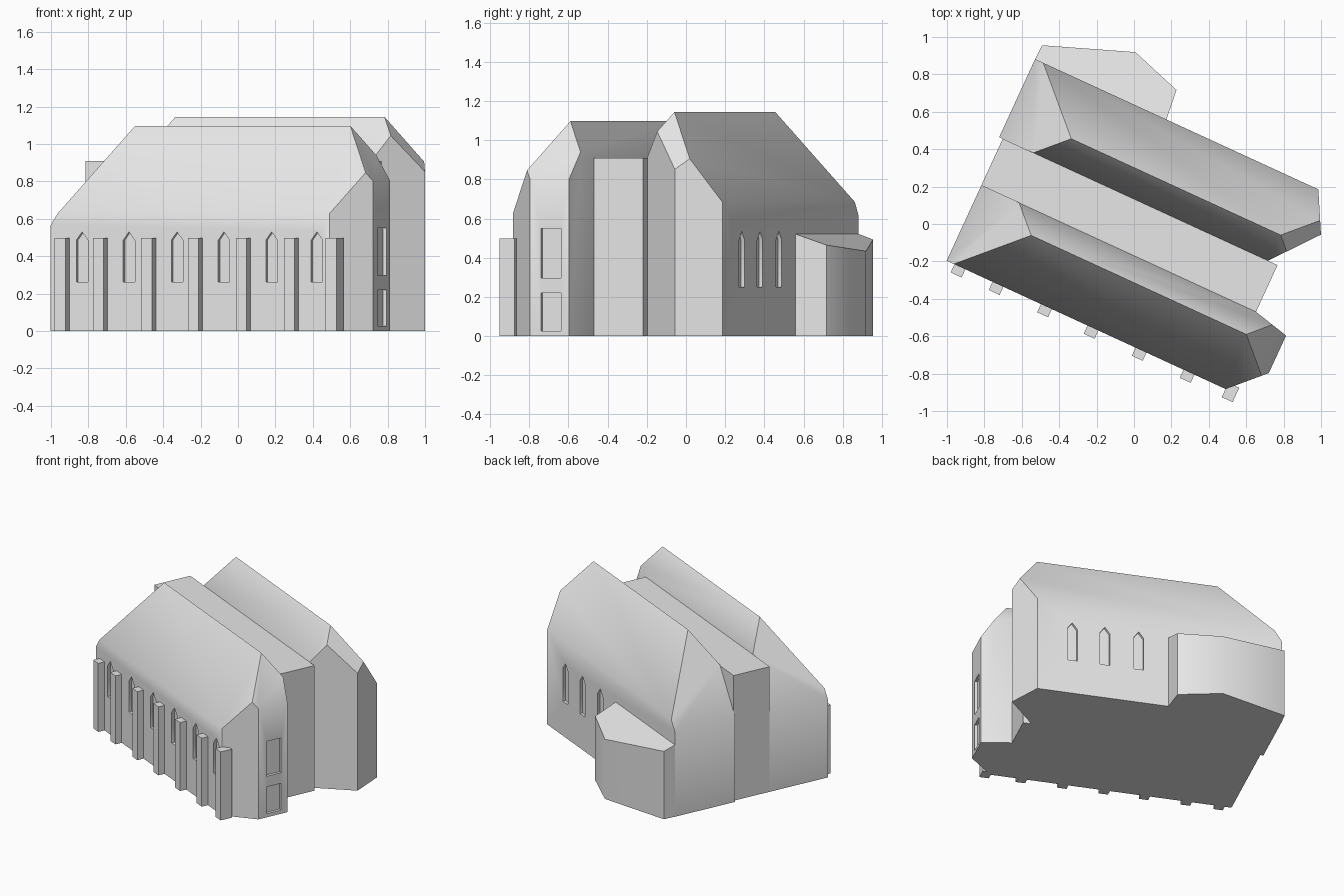
import bpy, bmesh, math
from mathutils import Vector

if "Cube" in bpy.data.objects:
    bpy.data.objects.remove(bpy.data.objects["Cube"])

TURN = math.radians(-24.7)   # whole building is turned in plan
PITCH = 1.5                  # roof rise per unit run
EAST, NORTH = Vector((1, 0, 0)), Vector((0, 1, 0))

stone = bpy.data.materials.new("light grey stone")
stone.diffuse_color = (0.8, 0.8, 0.8, 1)
stone.use_nodes = True
stone.node_tree.nodes["Principled BSDF"].inputs["Base Color"].default_value = stone.diffuse_color


def prism(bm, points, vector):
    """Add a closed prism: a flat outline swept along a vector."""
    face = bm.faces.new([bm.verts.new(p) for p in points])
    swept = bmesh.ops.extrude_face_region(bm, geom=[face], use_keep_orig=True)
    verts = [g for g in swept["geom"] if isinstance(g, bmesh.types.BMVert)]
    bmesh.ops.translate(bm, verts=verts, vec=vector)
    bmesh.ops.recalc_face_normals(bm, faces=bm.faces[:])


def slice_off(bm, point, normal):
    """Cut away everything above a sloping roof plane and cap it."""
    cut = bmesh.ops.bisect_plane(bm, geom=bm.verts[:] + bm.edges[:] + bm.faces[:],
                                 plane_co=point, plane_no=normal, clear_outer=True)
    edges = [g for g in cut["geom_cut"] if isinstance(g, bmesh.types.BMEdge)]
    bmesh.ops.edgeloop_fill(bm, edges=edges)
    bmesh.ops.recalc_face_normals(bm, faces=bm.faces[:])


def finish(bm, name):
    mesh = bpy.data.meshes.new(name)
    bm.to_mesh(mesh)
    bm.free()
    mesh.materials.append(stone)
    ob = bpy.data.objects.new(name, mesh)
    ob.rotation_euler.z = TURN
    bpy.context.collection.objects.link(ob)
    return ob


def block(name, outline, height):
    bm = bmesh.new()
    prism(bm, [(u, v, 0) for u, v in outline], (0, 0, height))
    return finish(bm, name)


def hall(name, outline, west, east, ridge_v, ridge_z):
    """Walls with a hipped roof, made by four roof planes through the ridge ends."""
    bm = bmesh.new()
    prism(bm, [(u, v, 0) for u, v in outline], (0, 0, 2))
    for u, normal in ((west, (0, -PITCH, 1)), (west, (0, PITCH, 1)),
                      (west, (-PITCH, 0, 1)), (east, (PITCH, 0, 1))):
        slice_off(bm, (u, ridge_v, ridge_z), normal)
    return finish(bm, name)


def opening(bm, centre, along, inward, width, bottom, shoulder, peak=None, depth=0.02):
    """Window recess cutter centred on a wall point, starting just outside it."""
    base = Vector(centre) - inward * 0.03
    side, up = along * width / 2, Vector((0, 0, 1))
    pts = [base - side + up * bottom, base + side + up * bottom, base + side + up * shoulder]
    if peak:
        pts.append(base + up * peak)
    pts.append(base - side + up * shoulder)
    prism(bm, pts, inward * (0.03 + depth))


def cut_windows(ob, bm):
    cutter = finish(bm, "window_cutter")
    cutter.hide_render = True
    mod = ob.modifiers.new("windows", "BOOLEAN")
    mod.operation, mod.solver, mod.object = "DIFFERENCE", "EXACT", cutter
    bpy.context.view_layer.objects.active = ob
    bpy.context.view_layer.update()
    bpy.ops.object.modifier_apply(modifier=mod.name)
    bpy.data.objects.remove(cutter, do_unlink=True)


# South hall with chamfered east end
south = hall("south_hall", [(-.828, -.597), (.814, -.597), (.988, -.423), (.988, -.202),
                            (.789, -.154), (-.828, -.154)], -.474, .792, -.285, 1.097)
bm = bmesh.new()
for u in (-.643, -.367, -.084, .192, .472, .739):      # pointed south windows
    opening(bm, (u, -.597, 0), EAST, NORTH, .068, .262, .485, .53)
for bottom, top in ((.297, .55), (.026, .22)):         # square east windows
    opening(bm, (.988, -.304, 0), NORTH, -EAST, .112, bottom, top)
cut_windows(south, bm)

# North hall
north = hall("north_hall", [(-.849, .121), (.733, .121), (.932, .366), (.818, .58),
                            (-.849, .58)], -.495, .737, .274, 1.144)
bm = bmesh.new()
for u in (.579, .357, .126):                           # pointed north windows
    opening(bm, (u, .58, 0), EAST, -NORTH, .067, .25, .49, .535)
cut_windows(north, bm)

# Flat-roofed link between the halls
link = block("link_block", [(-.828, -.154), (.789, -.154), (.789, .121), (-.828, .121)], .908)

# Low side chapel with lean-to roof
bm = bmesh.new()
prism(bm, [(u, v, 0) for u, v in ((-.849, .58), (-.076, .58), (-.093, .746),
                                  (-.377, .838), (-.845, .663))], (0, 0, 1))
slice_off(bm, (0, .58, .521), (0, .34, 1))
chapel = finish(bm, "side_chapel")

# Buttresses along the south wall
for u in (-.75, -.526, -.241, .033, .316, .598, .845):
    block("buttress", [(u - .032, -.645), (u + .032, -.645),
                       (u + .032, -.56), (u - .032, -.56)], .497)

# Soft eaves on the big parts, sharp corners elsewhere
bpy.ops.object.select_all(action="DESELECT")
for ob in (south, north, chapel):
    ob.select_set(True)
bpy.context.view_layer.objects.active = south
bpy.ops.object.shade_smooth_by_angle(angle=math.radians(40))
